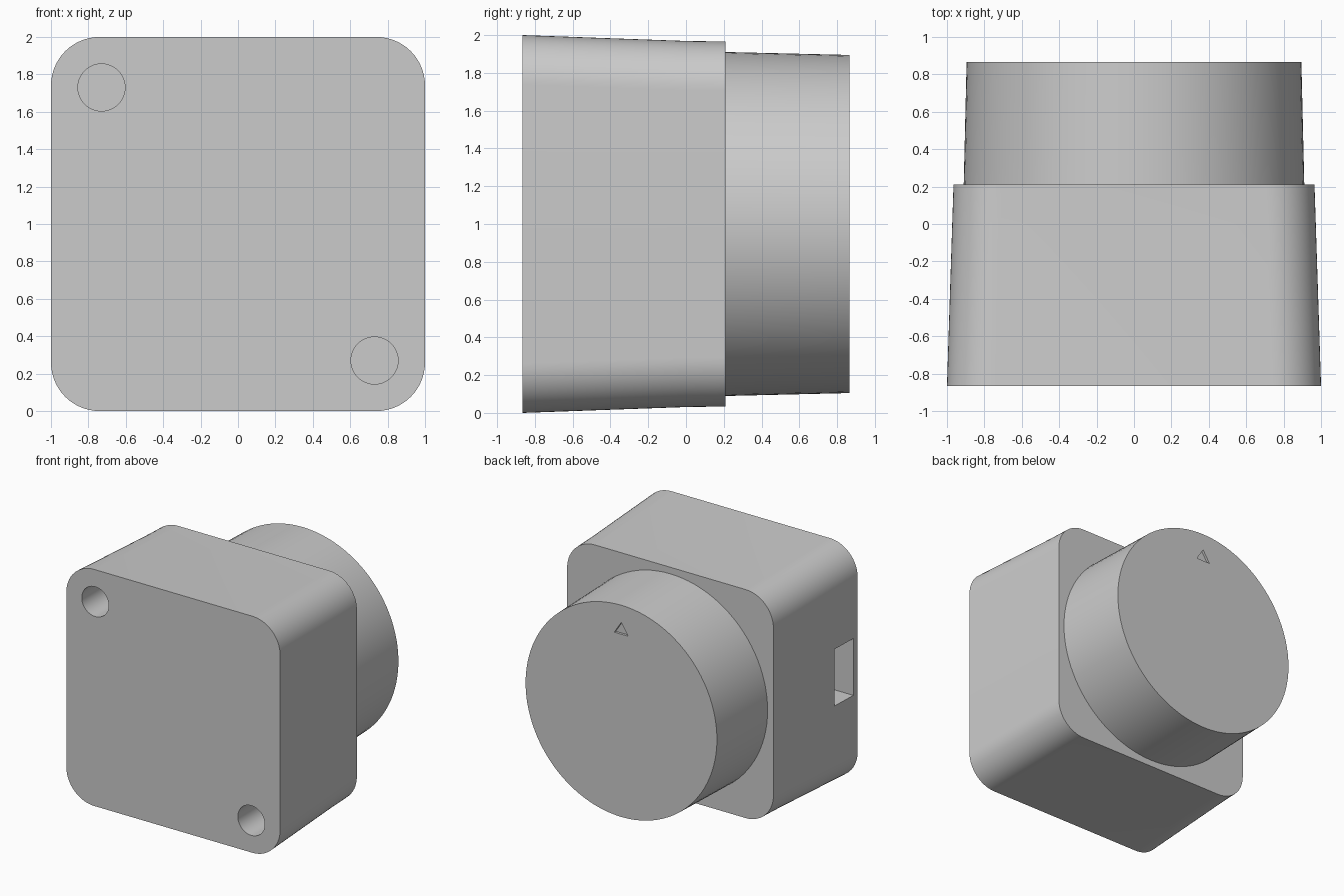
import bpy
import bmesh
from math import sin, cos, pi, radians

cube = bpy.data.objects.get("Cube")
if cube:
    bpy.data.objects.remove(cube, do_unlink=True)

grey = bpy.data.materials.new("plain_grey")
grey.use_nodes = True
colour = (0.6, 0.6, 0.6, 1)
grey.diffuse_color = colour
grey.node_tree.nodes["Principled BSDF"].inputs["Base Color"].default_value = colour

MID = 1.0             # height of the centre axis
FRONT, STEP, BACK = -0.865, 0.21, 0.865


def rounded_rect(hx, hz, r, steps=14):
    """Outline in x and z around the centre axis."""
    pts = []
    for corner, (sx, sz) in enumerate([(1, 1), (-1, 1), (-1, -1), (1, -1)]):
        for i in range(steps + 1):
            a = (corner + i / steps) * pi / 2
            pts.append((sx * (hx - r) + r * cos(a), MID + sz * (hz - r) + r * sin(a)))
    return pts


def circle(r, x=0, z=MID, n=96):
    return [(x + r * cos(2 * pi * i / n), z + r * sin(2 * pi * i / n)) for i in range(n)]


def loft(name, sections):
    """Closed solid through outlines placed along y."""
    bm = bmesh.new()
    rings = [[bm.verts.new((x, y, z)) for x, z in pts] for y, pts in sections]
    for a, b in zip(rings, rings[1:]):
        for i in range(len(a)):
            j = (i + 1) % len(a)
            bm.faces.new((a[i], a[j], b[j], b[i]))
    bm.faces.new(rings[0])
    bm.faces.new(rings[-1])
    bmesh.ops.recalc_face_normals(bm, faces=bm.faces)
    mesh = bpy.data.meshes.new(name)
    bm.to_mesh(mesh)
    bm.free()
    mesh.materials.append(grey)
    obj = bpy.data.objects.new(name, mesh)
    bpy.context.collection.objects.link(obj)
    return obj


def select(obj):
    bpy.ops.object.select_all(action='DESELECT')
    obj.select_set(True)
    bpy.context.view_layer.objects.active = obj


def cut(obj, cutter):
    cutter.hide_render = True
    select(obj)
    mod = obj.modifiers.new("cut", 'BOOLEAN')
    mod.operation, mod.solver, mod.object = 'DIFFERENCE', 'EXACT', cutter
    bpy.ops.object.modifier_apply(modifier=mod.name)
    bpy.data.objects.remove(cutter, do_unlink=True)


# Tapered square housing with rounded corners
housing = loft("housing", [
    (FRONT, rounded_rect(1.0, 1.0, 0.26)),
    (0.0, rounded_rect(0.972, 0.969, 0.26)),
    (STEP, rounded_rect(0.965, 0.966, 0.26)),
])

# Blind holes in two opposite front corners
for side in (-1, 1):
    cut(housing, loft("hole_cutter", [
        (y, circle(0.126, side * 0.73, MID - side * 0.73, 48)) for y in (FRONT - 0.1, -0.2)]))

# Rectangular socket in the side wall
slot = [(-1.2, 0.76), (-0.65, 0.76), (-0.65, 1.24), (-1.2, 1.24)]
cut(housing, loft("slot_cutter", [(-0.81, slot), (-0.57, slot)]))

# Round drum with an engraved triangular pointer on its end
drum = loft("drum", [(STEP - 0.02, circle(0.911)), (BACK, circle(0.895))])
pointer = [(0, 1.75), (0.065, 1.65), (-0.065, 1.65)]
cut(drum, loft("pointer_cutter", [(BACK - 0.02, pointer), (BACK + 0.1, pointer)]))

for obj in (housing, drum):
    select(obj)
    bpy.ops.object.shade_smooth_by_angle(angle=radians(30))
